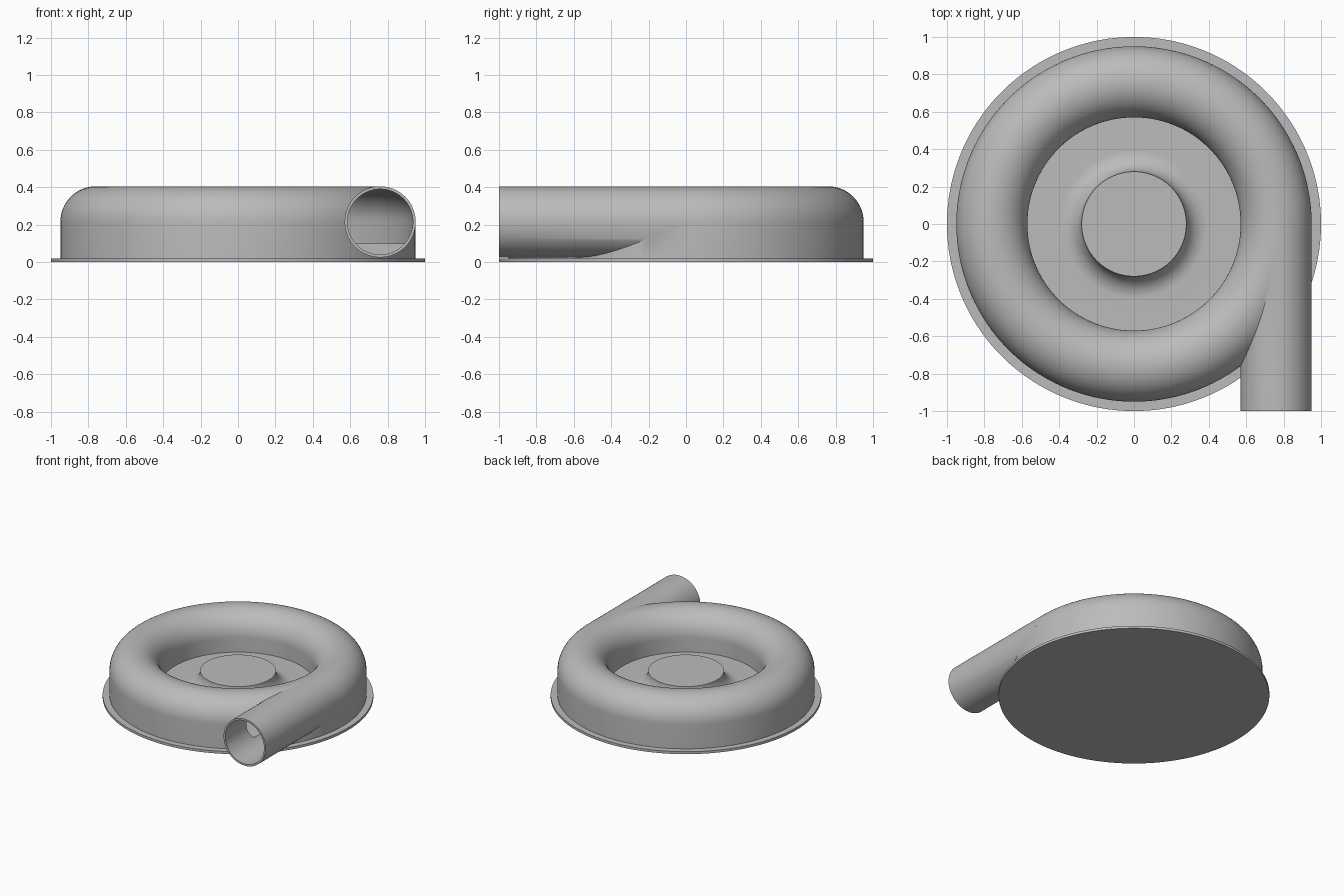
import bpy, bmesh, math
from mathutils import Matrix

STEPS = 160
RING = 0.76        # radius of the duct centre line
AXIS_Z = 0.215     # height of the duct centre line
OUTER, BORE = 0.19, 0.175
FLOOR = 0.1

cube = bpy.data.objects.get("Cube")
if cube:
    bpy.data.objects.remove(cube)

grey = bpy.data.materials.new("plain_grey")
grey.use_nodes = True
colour = (0.5, 0.5, 0.5, 1)
grey.diffuse_color = colour
for node in grey.node_tree.nodes:
    if node.type == 'BSDF_PRINCIPLED':
        node.inputs["Base Color"].default_value = colour


def make(name, bm):
    bmesh.ops.remove_doubles(bm, verts=bm.verts, dist=1e-5)
    bmesh.ops.recalc_face_normals(bm, faces=bm.faces)
    mesh = bpy.data.meshes.new(name)
    bm.to_mesh(mesh)
    bm.free()
    mesh.materials.append(grey)
    obj = bpy.data.objects.new(name, mesh)
    bpy.context.collection.objects.link(obj)
    return obj


def lathe(name, profile, closed=False):
    """Revolve (radius, height) points round the vertical axis."""
    bm = bmesh.new()
    turn = math.pi / STEPS
    vs = [bm.verts.new((r * math.cos(turn), r * math.sin(turn), z)) for r, z in profile]
    pairs = list(zip(vs, vs[1:])) + ([(vs[-1], vs[0])] if closed else [])
    edges = [bm.edges.new(p) for p in pairs]
    bmesh.ops.spin(bm, geom=vs + edges, cent=(0, 0, 0), axis=(0, 0, 1),
                   angle=2 * math.pi, steps=STEPS)
    return make(name, bm)


def arc(cx, cz, radius, start, end, n):
    angles = [math.radians(start + (end - start) * i / n) for i in range(n + 1)]
    return [(cx + radius * math.cos(a), cz + radius * math.sin(a)) for a in angles]


def rod(name, radius, y0, y1):
    """Cylinder along y on the duct axis."""
    bm = bmesh.new()
    bmesh.ops.create_cone(bm, cap_ends=True, segments=64, radius1=radius,
                          radius2=radius, depth=y1 - y0)
    bm.transform(Matrix.Translation((RING, (y0 + y1) / 2, AXIS_Z))
                 @ Matrix.Rotation(math.pi / 2, 4, 'X'))
    return make(name, bm)


def duct_profile(radius, bottom):
    return ([(RING + radius, bottom)] + arc(RING, AXIS_Z, radius, 0, 180, 32)
            + [(RING - radius, bottom)])


def combine(target, other, operation):
    """Apply a boolean and discard the helper."""
    mod = target.modifiers.new(operation, 'BOOLEAN')
    mod.operation, mod.object, mod.solver = operation, other, 'EXACT'
    bpy.context.view_layer.objects.active = target
    bpy.ops.object.modifier_apply(modifier=mod.name)
    bpy.data.objects.remove(other)


# Round base plate
base = lathe("base_plate", [(0, 0), (1, 0), (1, 0.02), (0, 0.02)])

# Centre hub with a flared foot
flare = 0.115
hub = lathe("centre_hub", [(0, 0.01), (0.575, 0.01), (0.575, FLOOR)]
            + arc(0.28 + flare, FLOOR + flare, flare, 270, 180, 16)
            + [(0, FLOOR + flare)])

# Ring housing joined to the tangential outlet, then hollowed
housing = lathe("spiral_housing", duct_profile(OUTER, 0.01), closed=True)
combine(housing, rod("outlet_pipe", OUTER, -1, 0), 'UNION')
combine(housing, lathe("ring_cavity", duct_profile(BORE, FLOOR), closed=True), 'DIFFERENCE')
combine(housing, rod("outlet_bore", BORE, -1.1, 0), 'DIFFERENCE')

# Smooth shading with crisp edges
for obj in (base, hub, housing):
    bpy.ops.object.select_all(action='DESELECT')
    obj.select_set(True)
    bpy.context.view_layer.objects.active = obj
    bpy.ops.object.shade_smooth_by_angle(angle=math.radians(30))
